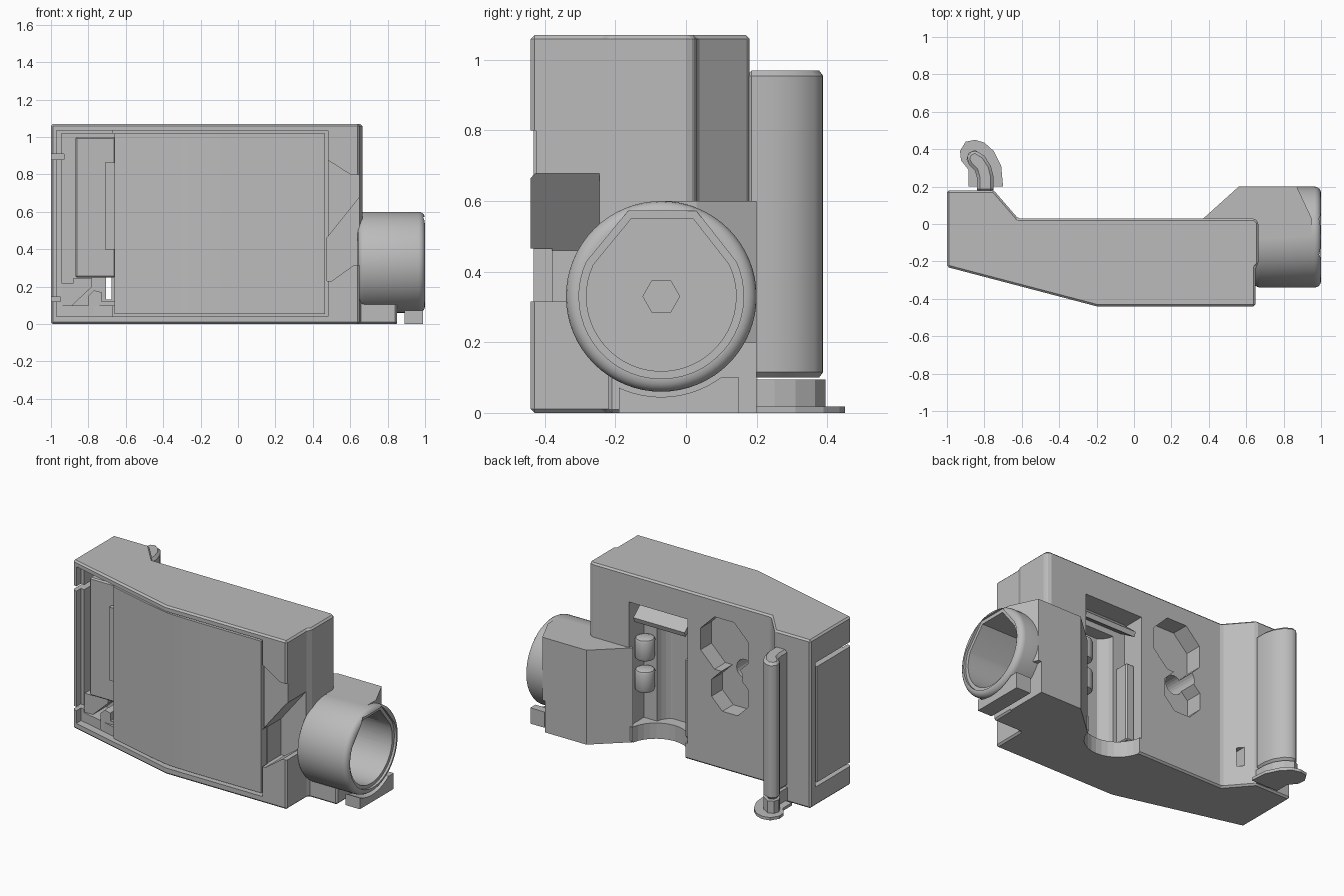
import bpy, bmesh, math

if "Cube" in bpy.data.objects:
    bpy.data.objects.remove(bpy.data.objects["Cube"], do_unlink=True)

grey = bpy.data.materials.new("plain grey")
grey.use_nodes = True
grey.diffuse_color = (0.5, 0.5, 0.5, 1)
grey.node_tree.nodes["Principled BSDF"].inputs["Base Color"].default_value = (0.5, 0.5, 0.5, 1)


def activate(ob):
    bpy.ops.object.select_all(action='DESELECT')
    ob.select_set(True)
    bpy.context.view_layer.objects.active = ob


def prism(name, pts, axis, lo, hi, bevel=0.0, segments=1):
    """Extrude a 2D outline along an axis, with optional chamfered edges."""
    place = {'z': lambda a, b, t: (a, b, t),
             'y': lambda a, b, t: (a, t, b),
             'x': lambda a, b, t: (t, a, b)}[axis]
    bm = bmesh.new()
    low = [bm.verts.new(place(a, b, lo)) for a, b in pts]
    high = [bm.verts.new(place(a, b, hi)) for a, b in pts]
    bm.faces.new(low)
    bm.faces.new(high)
    for i in range(len(pts)):
        j = (i + 1) % len(pts)
        bm.faces.new((low[i], low[j], high[j], high[i]))
    bmesh.ops.recalc_face_normals(bm, faces=bm.faces)
    mesh = bpy.data.meshes.new(name)
    bm.to_mesh(mesh)
    bm.free()
    mesh.materials.append(grey)
    ob = bpy.data.objects.new(name, mesh)
    bpy.context.collection.objects.link(ob)
    if bevel:
        mod = ob.modifiers.new("chamfer", 'BEVEL')
        mod.width, mod.segments = bevel, segments
        mod.limit_method = 'ANGLE'
        activate(ob)
        bpy.ops.object.modifier_apply(modifier=mod.name)
    return ob


def box(name, x0, x1, y0, y1, z0, z1, bevel=0.0):
    return prism(name, [(x0, y0), (x1, y0), (x1, y1), (x0, y1)], 'z', z0, z1, bevel)


def ring(a, b, r, n, start=0.0, end=360.0):
    steps = n if end - start >= 360 else n - 1
    angles = [math.radians(start + (end - start) * i / steps) for i in range(n)]
    return [(a + r * math.cos(t), b + r * math.sin(t)) for t in angles]


def cut(target, cutter, keep=False):
    mod = target.modifiers.new("cut", 'BOOLEAN')
    mod.operation, mod.solver, mod.object = 'DIFFERENCE', 'EXACT', cutter
    activate(target)
    bpy.ops.object.modifier_apply(modifier=mod.name)
    if not keep:
        bpy.data.objects.remove(cutter, do_unlink=True)


def smooth(ob):
    activate(ob)
    bpy.ops.object.shade_smooth_by_angle(angle=math.radians(30))


# Main housing shell
outline = [(-1, 0.18), (-1, -0.23), (-0.2, -0.44), (0.65, -0.44), (0.65, -0.23),
           (0.665, -0.215), (0.665, 0.01), (0.645, 0.03), (-0.62, 0.03), (-0.75, 0.18)]
housing = prism("housing", outline, 'z', 0, 1.07, 0.014)

# Front panel pocket and open side bay
cut(housing, prism("c", [(-0.67, -0.6), (0.48, -0.6), (0.48, -0.38), (-0.2, -0.38),
                         (-0.67, -0.25)], 'z', 0.04, 1.035))
cut(housing, box("c", -0.945, -0.655, -0.6, -0.06, 0.1, 1.02))
cut(housing, prism("c", [(-0.97, -0.6), (-0.655, -0.6), (-0.655, -0.27), (-0.97, -0.19)],
                   'z', 0.04, 1.035))
# Seams framing the side door
for z0, z1 in ((0.88, 0.91), (0.12, 0.145)):
    cut(housing, box("c", -1.1, -0.93, -0.5, 0.13, z0, z1))
cut(housing, box("c", -1.1, -0.975, 0.115, 0.13, 0.13, 0.9))
# Slot through the slanted rear face
cut(housing, box("c", -0.705, -0.675, -0.3, 0.3, 0.13, 0.25))

# Notches in the front corner, leaving a sloped wedge
cut(housing, prism("c", [(0.475, 0.23), (0.5, 0.23), (0.62, 0.315), (0.75, 0.315),
                         (0.75, 0.69), (0.652, 0.68), (0.475, 0.46)], 'y', -0.6, -0.245))
cut(housing, prism("c", [(0.475, 0.46), (0.652, 0.68), (0.75, 0.68), (0.75, 0.8),
                         (0.6, 0.8), (0.475, 0.88)], 'y', -0.6, -0.425))

# Rear channel with rounded trough and open foot
cut(housing, box("c", -0.03, 0.38, -0.12, 0.2, 0.1, 0.89))
cut(housing, prism("c", ring(0.17, -0.1, 0.12, 28), 'z', 0.1, 0.8))
cut(housing, prism("c", ring(0.17, 0.06, 0.19, 32), 'z', -0.1, 0.15))
# Rear twin faceted pocket and round hole
for x, z, r in ((-0.29, 0.79, 0.18), (-0.33, 0.5, 0.14)):
    cut(housing, prism("c", ring(x, z, r, 8, 22.5, 382.5), 'y', -0.08, 0.2))
cut(housing, prism("c", ring(-0.36, 0.62, 0.06, 24), 'y', -0.2, 0.2))

# Front panel following the bend
panel = prism("front_panel", [(-0.66, -0.2), (-0.66, -0.31), (-0.35, -0.392), (-0.2, -0.425),
                              (-0.05, -0.432), (0.465, -0.432), (0.465, -0.2)], 'z', 0.055, 1.02)
smooth(panel)

# Parts inside the side bay
box("bay_plate", -0.87, -0.655, -0.25, -0.05, 0.25, 1.0, 0.008)
box("bay_rib", -0.71, -0.655, -0.28, -0.2, 0.4, 0.865)
prism("bay_gusset", [(-0.95, 0.04), (-0.95, 0.22), (-0.88, 0.22), (-0.88, 0.245),
                     (-0.78, 0.245), (-0.78, 0.2), (-0.94, 0.05)], 'y', -0.19, -0.05)
prism("bay_latch", [(-0.8, 0.05), (-0.8, 0.15), (-0.77, 0.18), (-0.73, 0.17), (-0.73, 0.12),
                    (-0.66, 0.12), (-0.66, 0.05)], 'y', -0.24, -0.06)

# Rails and latches in the rear channel
box("channel_rail", -0.03, 0.03, -0.13, -0.03, 0.1, 0.6, 0.008)
prism("channel_flap", [(-0.125, 0.84), (0.005, 0.76), (0.015, 0.79), (-0.1, 0.89), (-0.125, 0.89)],
      'x', 0.0, 0.36)
for z in (0.38, 0.58):
    knob = prism("channel_knob", ring(0.33, -0.06, 0.06, 16), 'z', z - 0.07, z + 0.07, 0.02, 2)
    smooth(knob)

# Side tube with rounded rim, rear block, base and foot
tube = prism("side_tube", ring(-0.07, 0.33, 0.27, 64), 'x', 0.64, 1.0, 0.035, 4)
block = prism("rear_block", [(0.36, 0.02), (0.56, 0.2), (0.87, 0.2), (0.95, 0.03),
                             (0.95, -0.07), (0.5, -0.07)], 'z', 0, 0.6)
base = box("tube_base", 0.6, 0.85, -0.22, 0.19, 0, 0.14, 0.01)
foot = box("tube_foot", 0.89, 0.99, -0.19, 0.15, 0, 0.1)
cut(foot, prism("c", ring(-0.07, 0.33, 0.285, 64), 'x', 0.8, 1.1))
cut(block, box("c", 0.85, 1.1, -0.2, 0.3, -0.1, 0.2))

# Bore: round below, faceted flat above
bore_outline = ring(-0.07, 0.33, 0.212, 36, 155, 385) + [(0.02, 0.55), (-0.155, 0.55)]
bore = prism("bore_cutter", bore_outline, 'x', 0.69, 1.2)
rim_outline = [(-0.07 + (a + 0.07) * 1.1, 0.33 + (b - 0.33) * 1.1) for a, b in bore_outline]
cut(tube, prism("c", rim_outline, 'x', 0.985, 1.2))
for part in (tube, block, base):
    cut(part, bore, True)
bpy.data.objects.remove(bore, do_unlink=True)
hexagon = ring(-0.07, 0.33, 0.052, 6)
cut(tube, prism("c", hexagon, 'x', 0.5, 0.8))
cut(block, prism("c", hexagon, 'x', 0.6, 0.8))
cut(base, prism("c", hexagon, 'x', 0.6, 0.8))
smooth(tube)

# Rear lever on its pivot foot
lever_outline = [(-0.75, 0.17), (-0.75, 0.25), (-0.765, 0.31), (-0.8, 0.365), (-0.85, 0.395),
                 (-0.885, 0.38), (-0.895, 0.345), (-0.88, 0.315), (-0.85, 0.285),
                 (-0.84, 0.25), (-0.84, 0.17)]
lever = prism("rear_lever", lever_outline, 'z', 0.1, 0.97, 0.016)
smooth(lever)
prism("lever_pivot", lever_outline, 'z', 0.01, 0.095)
flange = [(-0.7, 0.2), (-0.71, 0.31), (-0.75, 0.39), (-0.8, 0.435), (-0.85, 0.45),
          (-0.9, 0.44), (-0.93, 0.39), (-0.925, 0.34), (-0.885, 0.29), (-0.885, 0.2)]
prism("lever_flange", flange, 'z', 0, 0.018)
